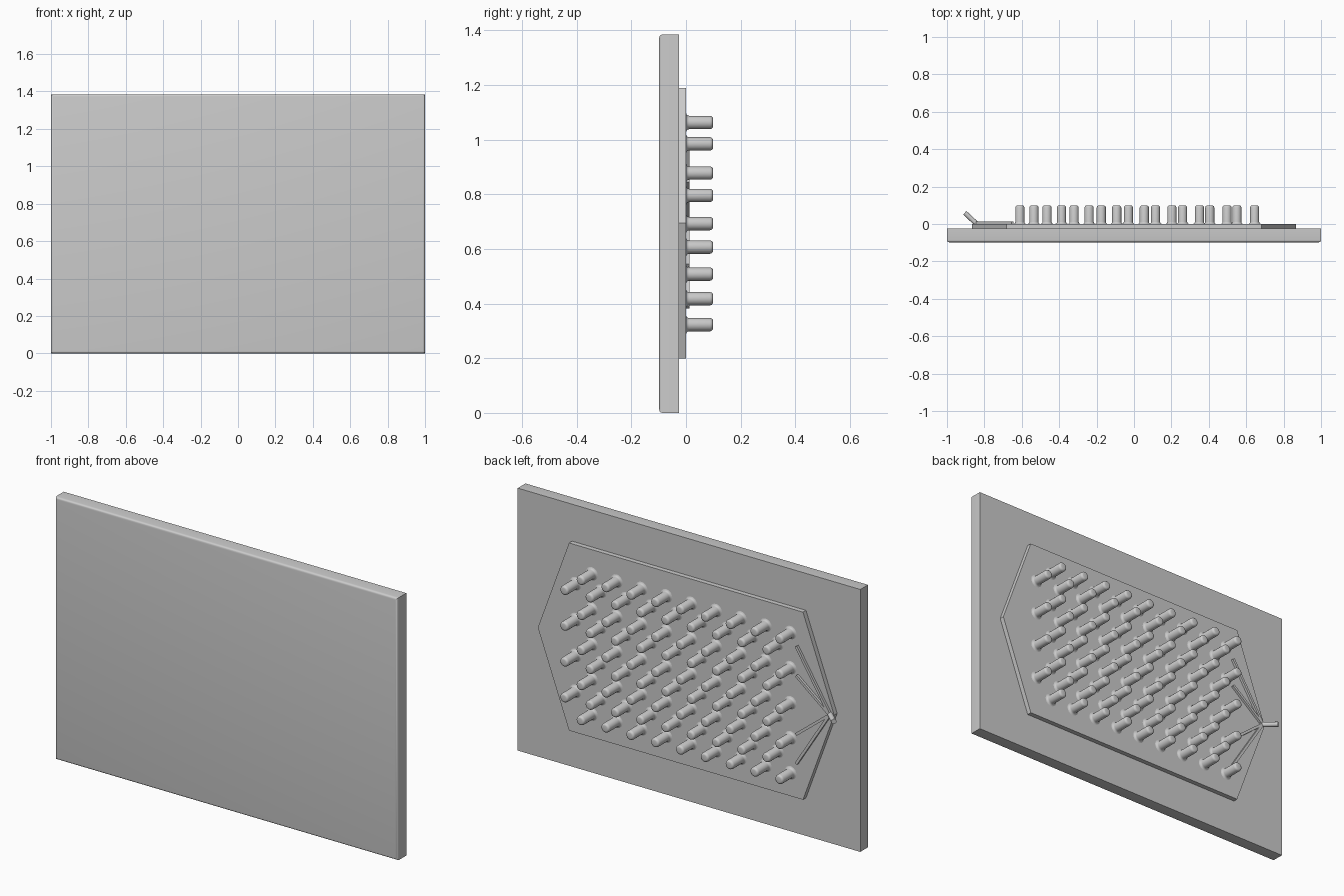
import bpy, bmesh, math
from mathutils import Vector, Matrix

cube = bpy.data.objects.get("Cube")
if cube:
    bpy.data.objects.remove(cube)

grey = bpy.data.materials.new("plain_grey")
grey.use_nodes = True
grey.diffuse_color = (0.6, 0.6, 0.6, 1)
grey.node_tree.nodes["Principled BSDF"].inputs["Base Color"].default_value = (0.6, 0.6, 0.6, 1)

MID_Z = 0.695
FACE_Y = 0.0       # back surface of the raised panel


def finish(name, bm, smooth=False):
    bmesh.ops.recalc_face_normals(bm, faces=bm.faces)
    mesh = bpy.data.meshes.new(name)
    bm.to_mesh(mesh)
    bm.free()
    mesh.materials.append(grey)
    obj = bpy.data.objects.new(name, mesh)
    bpy.context.collection.objects.link(obj)
    if smooth:
        bpy.ops.object.select_all(action='DESELECT')
        obj.select_set(True)
        bpy.context.view_layer.objects.active = obj
        bpy.ops.object.shade_smooth_by_angle(angle=math.radians(40))
    return obj


def add_box(bm, size, matrix):
    bmesh.ops.create_cube(bm, size=1, matrix=matrix @ Matrix.Diagonal((*size, 1)))


# Base board with rounded front edges
bm = bmesh.new()
add_box(bm, (2, 0.073, 1.385), Matrix.Translation((0, -0.0615, 0.6925)))
front_edges = [e for e in bm.edges if all(v.co.y < -0.09 for v in e.verts)]
bmesh.ops.bevel(bm, geom=front_edges, offset=0.012, segments=4, profile=0.5, affect='EDGES')
finish("base_board", bm, True)

# Raised six-sided panel
bm = bmesh.new()
outline = [(-0.865, 0), (-0.683, 0.495), (0.683, 0.495),
           (0.865, 0), (0.683, -0.495), (-0.683, -0.495)]
face = bm.faces.new([bm.verts.new((x, -0.026, MID_Z + z)) for x, z in outline])
ext = bmesh.ops.extrude_face_region(bm, geom=[face])
bmesh.ops.translate(bm, vec=(0, 0.026 + FACE_Y, 0),
                    verts=[g for g in ext["geom"] if isinstance(g, bmesh.types.BMVert)])
finish("raised_panel", bm)


# Round pegs: lathed profile (radius, distance from panel), flared foot and rounded tip
PROFILE = [(0.035, 0), (0.029, 0.002), (0.0255, 0.006), (0.0245, 0.012),
           (0.0245, 0.088), (0.0225, 0.094), (0.018, 0.098), (0.0135, 0.099)]


def add_peg(bm, x, z, sides=20):
    rings = []
    for r, y in PROFILE:
        rings.append([bm.verts.new((x + r * math.cos(a), FACE_Y + y, z + r * math.sin(a)))
                      for a in (math.tau * i / sides for i in range(sides))])
    for low, high in zip(rings, rings[1:]):
        for i in range(sides):
            j = (i + 1) % sides
            bm.faces.new((low[i], low[j], high[j], high[i]))
    bm.faces.new(rings[-1])


# Staggered field of five long rows and four rows between them
bm = bmesh.new()
for col in range(9):
    for row in range(5):
        add_peg(bm, -0.61 + 0.145 * col, 0.323 + 0.185 * row)
    for row in range(4):
        add_peg(bm, -0.535 + 0.1475 * col, 0.418 + 0.189 * row)
finish("pegs", bm, True)

# Four thin ribs fanning out from the spout
bm = bmesh.new()
hub = Vector((-0.845, 0.006, MID_Z))
for dz in (0.31, 0.155, -0.155, -0.31):
    end = Vector((-0.65, 0.006, MID_Z + dz))
    span = end - hub
    turn = span.to_track_quat('X', 'Y').to_matrix().to_4x4()
    add_box(bm, (span.length, 0.014, 0.014), Matrix.Translation((hub + end) / 2)
            @ Matrix.Rotation(-math.atan2(span.z, span.x), 4, 'Y'))
finish("fan_ribs", bm)

# Slanted spout
bm = bmesh.new()
start, tip = Vector((-0.835, -0.005, MID_Z)), Vector((-0.905, 0.06, MID_Z))
axis = tip - start
bmesh.ops.create_cone(bm, cap_ends=True, segments=16, radius1=0.013, radius2=0.013,
                      depth=axis.length, matrix=Matrix.Translation((start + tip) / 2)
                      @ axis.to_track_quat('Z', 'Y').to_matrix().to_4x4())
finish("spout", bm, True)
